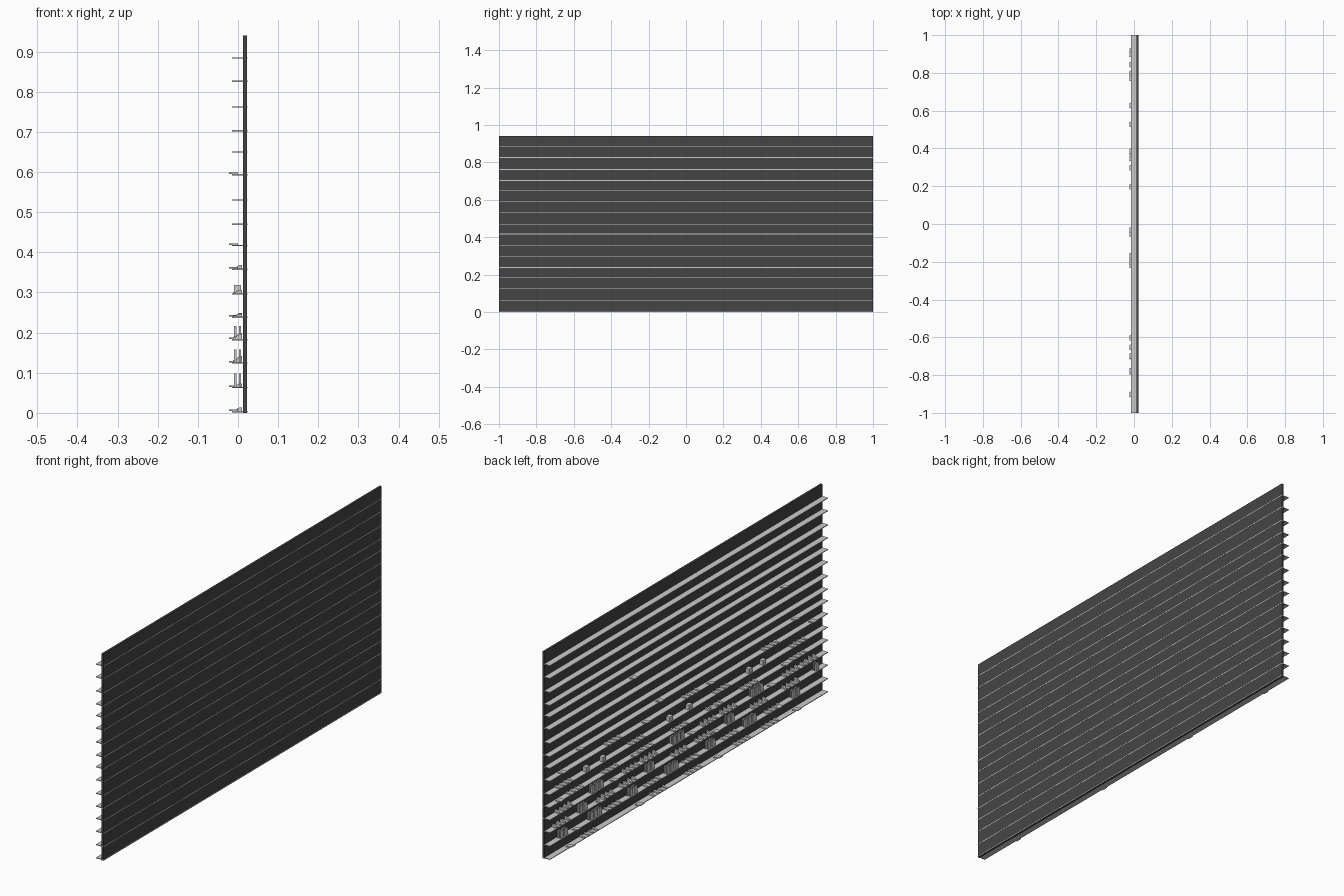
import bpy, bmesh, random
from mathutils import Vector

if "Cube" in bpy.data.objects:
    bpy.data.objects.remove(bpy.data.objects["Cube"])

random.seed(4)


def finish(name, bm):
    bmesh.ops.recalc_face_normals(bm, faces=bm.faces)
    me = bpy.data.meshes.new(name)
    bm.to_mesh(me)
    bm.free()
    ob = bpy.data.objects.new(name, me)
    bpy.context.collection.objects.link(ob)
    return ob


def add_box(bm, x0, x1, y0, y1, z0, z1):
    vs = bmesh.ops.create_cube(bm, size=1)["verts"]
    for v in vs:
        v.co = Vector(((x0 + x1) / 2 + v.co.x * (x1 - x0),
                       (y0 + y1) / 2 + v.co.y * (y1 - y0),
                       (z0 + z1) / 2 + v.co.z * (z1 - z0)))
    return vs


def add_prism(bm, profile, y0, y1):
    """Extrude an x,z profile along y."""
    a = [bm.verts.new((x, y0, z)) for x, z in profile]
    b = [bm.verts.new((x, y1, z)) for x, z in profile]
    bm.faces.new(a)
    bm.faces.new(b)
    n = len(a)
    for i in range(n):
        bm.faces.new((a[i], a[(i + 1) % n], b[(i + 1) % n], b[i]))


# upright back panel
bm = bmesh.new()
add_box(bm, 0.013, 0.023, -1, 1, 0, 0.94)
panel = finish("back_panel", bm)
mat = bpy.data.materials.new("dark_grey")
mat.diffuse_color = (0.06, 0.06, 0.06, 1)
mat.use_nodes = True
mat.node_tree.nodes["Principled BSDF"].inputs["Base Color"].default_value = mat.diffuse_color
panel.data.materials.append(mat)

# thin shelves, their rear edges showing through the panel
levels = [0.003, 0.063, 0.124, 0.182, 0.238, 0.296, 0.358, 0.417,
          0.470, 0.530, 0.593, 0.650, 0.703, 0.762, 0.826, 0.884]
for i, z in enumerate(levels):
    bm = bmesh.new()
    add_box(bm, -0.015, 0.0232, -1, 1, z - 0.0015, z + 0.0015)
    finish(f"shelf_{i + 1}", bm)

TOP = 0.0015

# upright cartons: two rows deep, groups of slim boxes
cartons = {1: [(.89, 2), (.66, 3), (.39, 2), (.11, 3), (-.17, 2), (-.45, 3), (-.78, 2)],
           2: [(.75, 2), (.265, 2), (-.31, 2), (-.93, 1)],
           3: [(.65, 3), (.065, 3), (-.5, 3)]}
for lv, groups in cartons.items():
    bm = bmesh.new()
    z = levels[lv] + TOP
    for y, n in groups:
        for k in range(n):
            c = y + (k - (n - 1) / 2) * 0.03
            for x in (-0.010, 0.002):
                add_box(bm, x, x + 0.006, c - 0.011, c + 0.011, z, z + 0.033)
    finish(f"cartons_{lv + 1}", bm)

# square boxes on the sixth shelf
bm = bmesh.new()
z = levels[5] + TOP
for y in (.72, .6, .12, -.02, -.45, -.55):
    add_box(bm, -0.010, 0.008, y - 0.012, y + 0.012, z, z + 0.021)
finish("square_boxes", bm)

# small wedge-shaped goods in spaced groups
wedges = {0: [.7, .2, -.05, -.4, -.6], 1: [.53, .25, -.03, -.31, -.62],
          2: [.9, .58, .42, .05, -.12, -.52, -.75],
          3: [.88, .4, .27, -.16, -.3, -.75, -.88],
          4: [.8, .55, .3, .05, -.2, -.45, -.8],
          5: [.88, .36, -.25, -.8], 6: [.53, -.03, -.6]}
for lv, groups in wedges.items():
    bm = bmesh.new()
    z = levels[lv] + TOP
    h = 0.016 if lv in (2, 3) else 0.009
    for y in groups:
        for k in range(4):
            c = y + (k - 1.5) * 0.03
            top = h * random.uniform(0.7, 1)
            add_prism(bm, [(-0.013, z), (0.010, z), (0.010, z + top),
                           (0.003, z + top), (-0.005, z + top * 0.45),
                           (-0.013, z + top * 0.35)], c - 0.005, c + 0.005)
    finish(f"wedge_goods_{lv + 1}", bm)

# flat packs jutting over the shelf edges
packs = {0: [.846, .35, -.215, -.78], 1: [.8, -.05, -.65],
         2: [.63, -.2], 3: [.53, -.03, -.6],
         4: [.92, .38, -.18, -.7], 6: [.9, .3, -.165, -.9],
         7: [.774, .2, -.774], 10: [.387, -.695]}
for lv, ys in packs.items():
    bm = bmesh.new()
    z = levels[lv] + TOP
    for y in ys:
        vs = add_box(bm, -0.023, 0.0, y - 0.014, y + 0.014, z, z + 0.004)
        for v in vs:  # slight skew
            v.co.y += (v.co.x + 0.012) * 0.35
    finish(f"flat_packs_{lv + 1}", bm)
